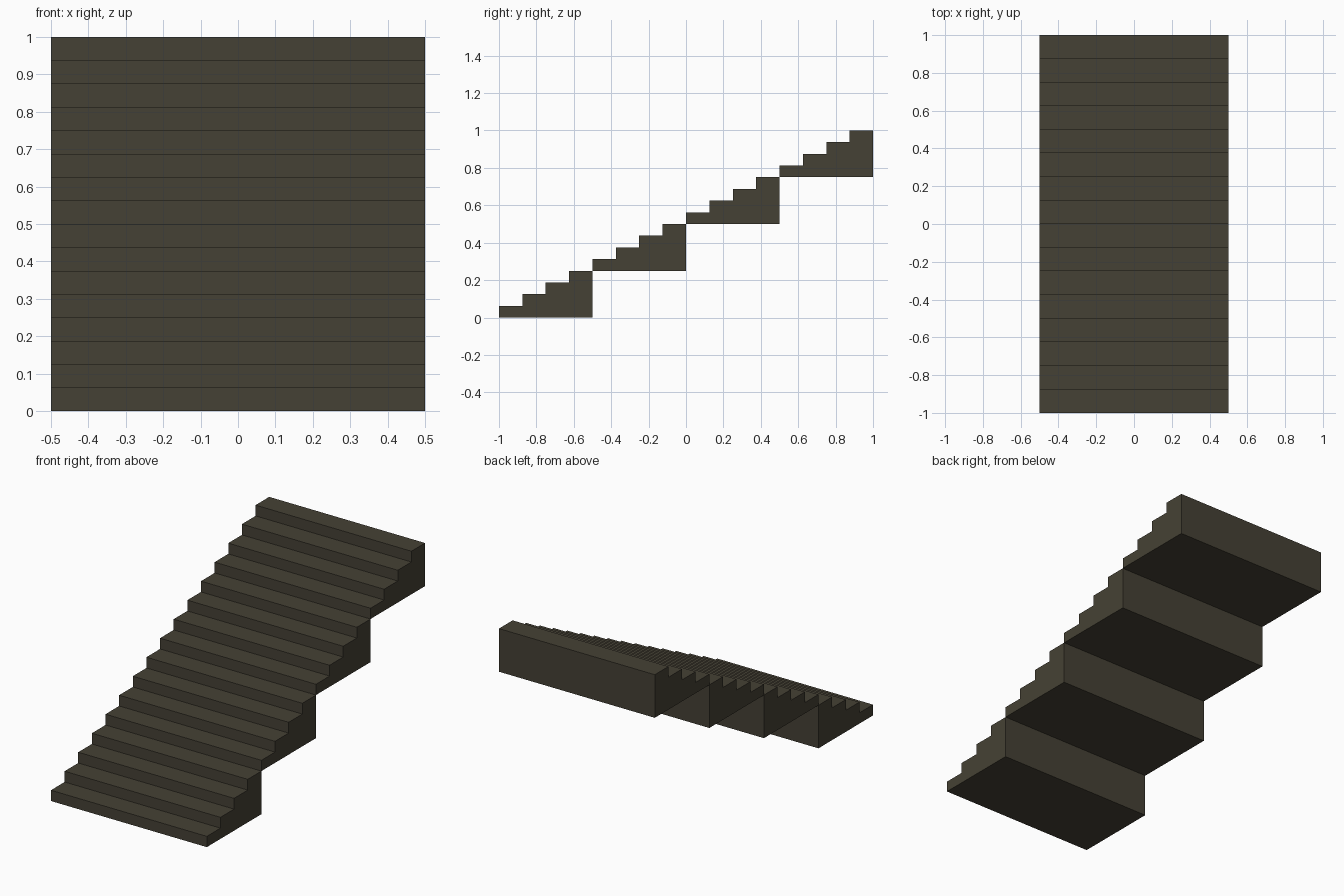
import bpy, bmesh

if "Cube" in bpy.data.objects:
    bpy.data.objects.remove(bpy.data.objects["Cube"])

FLIGHTS, STEPS = 4, 4
WIDTH, TREAD, RISE = 1.0, 0.125, 0.0625

stone = bpy.data.materials.new("dark_olive_stone")
stone.diffuse_color = (0.060, 0.053, 0.035, 1)
stone.use_nodes = True
stone.node_tree.nodes["Principled BSDF"].inputs["Base Color"].default_value = stone.diffuse_color


def flight(name, y0, z0):
    # Stepped side profile with a flat underside and back
    profile = [(y0, z0)]
    for i in range(STEPS):
        z = z0 + (i + 1) * RISE
        profile += [(y0 + i * TREAD, z), (y0 + (i + 1) * TREAD, z)]
    profile.append((y0 + STEPS * TREAD, z0))

    # Extrude the profile across the width
    bm = bmesh.new()
    side = bm.faces.new([bm.verts.new((-WIDTH / 2, y, z)) for y, z in profile])
    out = bmesh.ops.extrude_face_region(bm, geom=[side], use_keep_orig=True)
    verts = [v for v in out["geom"] if isinstance(v, bmesh.types.BMVert)]
    bmesh.ops.translate(bm, verts=verts, vec=(WIDTH, 0, 0))
    bmesh.ops.recalc_face_normals(bm, faces=bm.faces)
    mesh = bpy.data.meshes.new(name)
    bm.to_mesh(mesh)
    bm.free()
    mesh.materials.append(stone)
    bpy.context.collection.objects.link(bpy.data.objects.new(name, mesh))


# Four identical flights, each starting where the last one ends
for n in range(FLIGHTS):
    flight(f"stair_flight_{n + 1}", -1 + n * STEPS * TREAD, n * STEPS * RISE)
